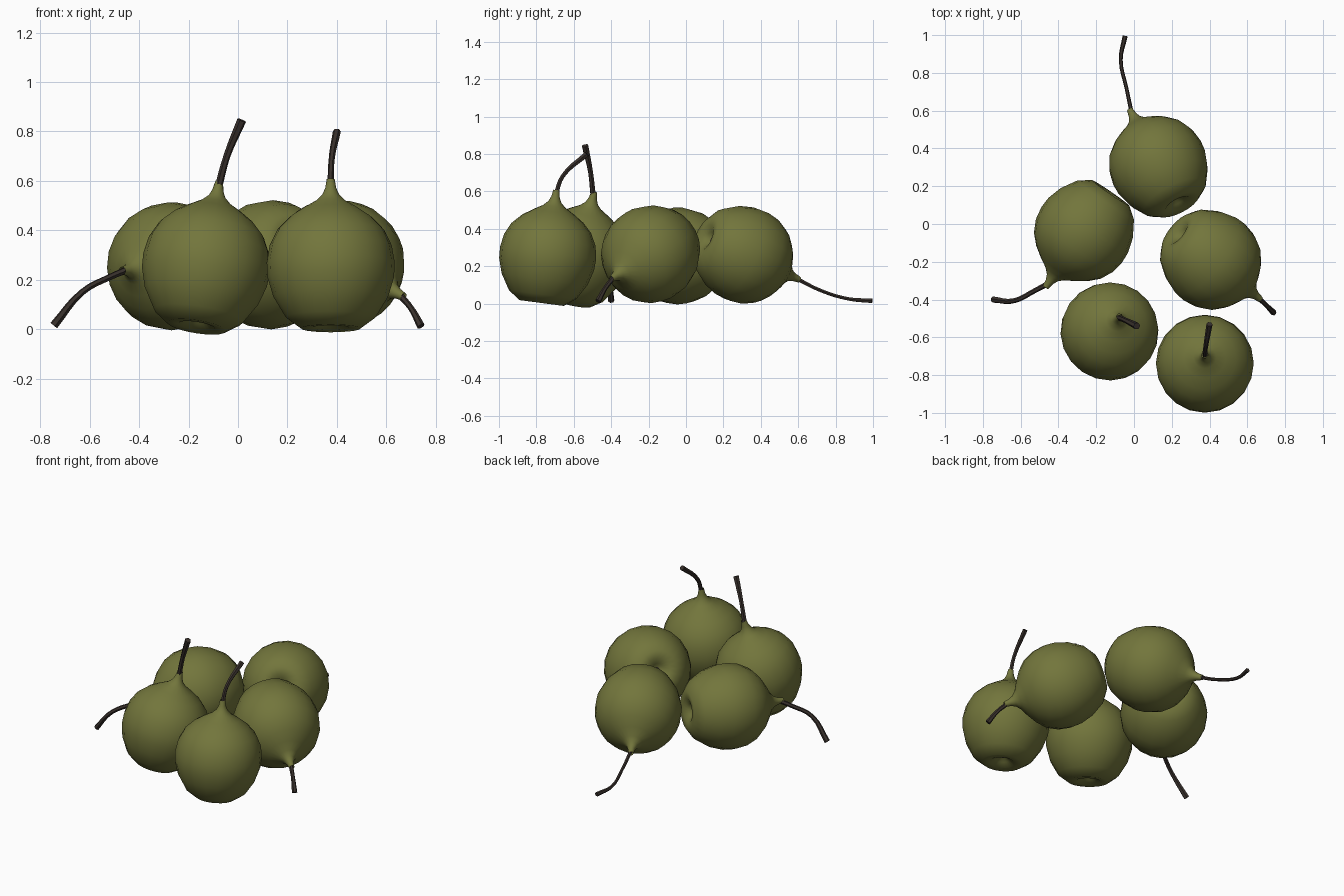
import bpy, bmesh, math
from mathutils import Vector, Matrix

cube = bpy.data.objects.get("Cube")
if cube:
    bpy.data.objects.remove(cube, do_unlink=True)


def make_material(name, rgb):
    mat = bpy.data.materials.new(name)
    mat.use_nodes = True
    mat.diffuse_color = (*rgb, 1)
    bsdf = mat.node_tree.nodes["Principled BSDF"]
    bsdf.inputs["Base Color"].default_value = (*rgb, 1)
    bsdf.inputs["Roughness"].default_value = 0.8
    return mat


GREEN = make_material("olive green skin", (0.17, 0.18, 0.045))
BROWN = make_material("dark brown stem", (0.04, 0.03, 0.025))

# Half outline of a fruit: radius and height along its axis
OUTLINE = [(0, -0.205), (0.018, -0.207), (0.04, -0.226), (0.075, -0.246), (0.12, -0.249),
           (0.182, -0.203), (0.232, -0.12), (0.256, -0.04), (0.259, 0.02), (0.247, 0.09),
           (0.215, 0.155), (0.165, 0.206), (0.11, 0.243), (0.06, 0.272), (0.034, 0.297),
           (0.022, 0.325), (0.016, 0.36)]
SIDES = 20


def activate(obj):
    bpy.ops.object.select_all(action='DESELECT')
    obj.select_set(True)
    bpy.context.view_layer.objects.active = obj


def make_fruit(name, centre, axis):
    # Lathe the outline, then lean its axis towards the neck direction
    bm = bmesh.new()
    verts = [bm.verts.new((r, 0, h)) for r, h in OUTLINE]
    edges = [bm.edges.new(pair) for pair in zip(verts, verts[1:])]
    bmesh.ops.spin(bm, geom=verts + edges, cent=(0, 0, 0), axis=(0, 0, 1),
                   angle=math.tau, steps=SIDES)
    bmesh.ops.remove_doubles(bm, verts=bm.verts, dist=0.0005)
    bmesh.ops.recalc_face_normals(bm, faces=bm.faces)
    # Dark eye in the middle of the base dimple
    for f in bm.faces:
        f.material_index = int(all(v.co.xy.length < 0.02 and v.co.z < 0 for v in f.verts))
    turn = Vector(axis).to_track_quat('Z', 'Y').to_matrix().to_4x4()
    bm.transform(Matrix.Translation(centre) @ turn)
    mesh = bpy.data.meshes.new(name)
    bm.to_mesh(mesh)
    bm.free()
    mesh.materials.append(GREEN)
    mesh.materials.append(BROWN)
    obj = bpy.data.objects.new(name, mesh)
    bpy.context.collection.objects.link(obj)
    activate(obj)
    bpy.ops.object.shade_smooth_by_angle(angle=math.radians(60))


def make_stem(name, centre, axis, path, thickness):
    # Tapered tube from inside the neck, widening at its cut end
    root = Vector(centre) + Vector(axis).normalized() * 0.335
    points = [root] + [Vector(p) for p in path]
    curve = bpy.data.curves.new(name, 'CURVE')
    curve.dimensions = '3D'
    curve.bevel_depth = thickness
    curve.bevel_resolution = 1
    curve.resolution_u = 4
    curve.use_fill_caps = True
    spline = curve.splines.new('BEZIER')
    spline.bezier_points.add(len(points) - 1)
    for i, (bp, p) in enumerate(zip(spline.bezier_points, points)):
        bp.co = p
        bp.handle_left_type = bp.handle_right_type = 'AUTO'
        bp.radius = 1.35 if i == len(points) - 1 else 1.1 if i == 0 else 1
    curve.materials.append(BROWN)
    obj = bpy.data.objects.new(name, curve)
    bpy.context.collection.objects.link(obj)
    activate(obj)
    bpy.ops.object.convert(target='MESH')
    bpy.ops.object.shade_smooth_by_angle(angle=math.radians(50))


# Position, centre, neck direction, stem path, stem thickness
FRUITS = [
    ("front_left", (0.375, -0.74, 0.25), (0, 0.13, 0.99),
     [(0.378, -0.66, 0.68), (0.4, -0.53, 0.8)], 0.012),
    ("front_right", (-0.13, -0.57, 0.25), (0.15, 0.22, 0.96),
     [(-0.045, -0.51, 0.7), (0.015, -0.54, 0.845)], 0.014),
    ("left", (0.41, -0.19, 0.265), (0.72, -0.58, -0.37),
     [(0.7, -0.43, 0.085), (0.74, -0.47, 0.012)], 0.012),
    ("back", (0.13, 0.308, 0.262), (-0.42, 0.82, -0.37),
     [(-0.04, 0.72, 0.07), (-0.07, 0.87, 0.025), (-0.047, 0.995, 0.015)], 0.01),
    ("right", (-0.265, -0.04, 0.255), (-0.55, -0.8, -0.05),
     [(-0.52, -0.35, 0.21), (-0.63, -0.405, 0.15), (-0.745, -0.4, 0.015)], 0.013),
]

for place, centre, axis, path, thickness in FRUITS:
    make_fruit(place + "_fruit", centre, axis)
    make_stem(place + "_stem", centre, axis, path, thickness)
